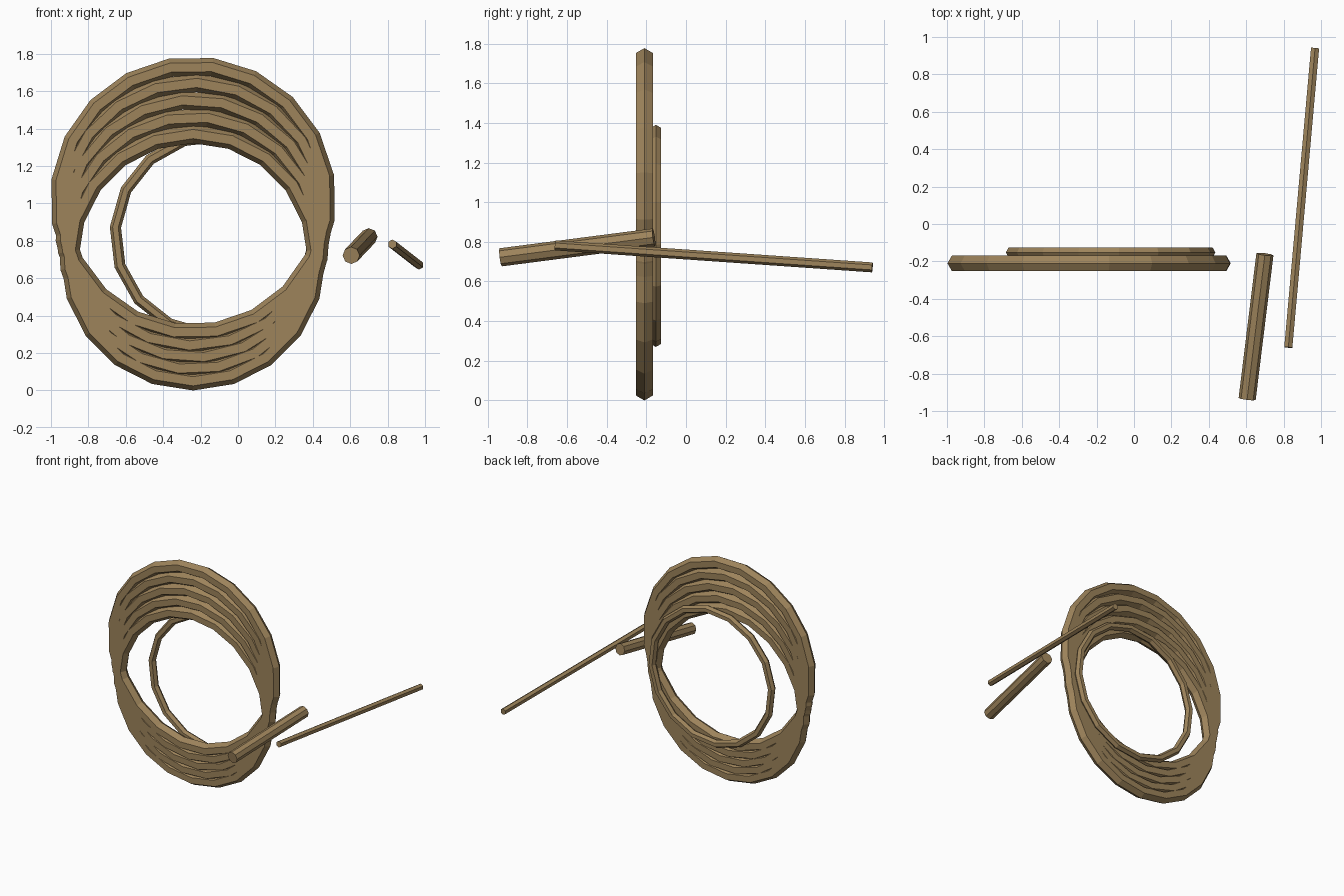
import bpy
from math import pi, radians
from mathutils import Vector

cube = bpy.data.objects.get("Cube")
if cube:
    bpy.data.objects.remove(cube)

brown = bpy.data.materials.new("rope_brown")
brown.use_nodes = True
colour = (0.34, 0.23, 0.105, 1)
brown.diffuse_color = colour
brown.node_tree.nodes["Principled BSDF"].inputs["Base Color"].default_value = colour


def finish(name):
    ob = bpy.context.object
    ob.name = name
    ob.data.materials.append(brown)


def ring(name, centre, outer, thickness, sides, turn):
    """Upright six-sided hoop facing the front; outer is the tip radius."""
    bpy.ops.mesh.primitive_torus_add(
        major_radius=outer - thickness, minor_radius=thickness,
        major_segments=sides, minor_segments=6,
        location=centre, rotation=(pi / 2, -turn, 0))
    finish(name)


def rod(name, start, end, radius, sides):
    """Straight faceted bar between two points."""
    a, b = Vector(start), Vector(end)
    bpy.ops.mesh.primitive_cylinder_add(
        vertices=sides, radius=radius, depth=(b - a).length,
        location=(a + b) / 2,
        rotation=(b - a).to_track_quat('Z', 'Y').to_euler())
    finish(name)


# Main coil: loops growing and rising together
LOOPS = 5
for i in range(LOOPS):
    t = i / (LOOPS - 1)
    ring(f"coil_loop_{i + 1}", (-0.24, -0.21, 0.71 + 0.31 * t),
         0.71 + 0.055 * t, 0.049, 20, i * 0.2)

# Thin loop behind the coil
ring("back_loop", (-0.125, -0.152, 0.83), 0.562, 0.03, 16, radians(-4.6))

# Loose rope ends
rod("thick_end", (0.605, -0.935, 0.722), (0.70, -0.162, 0.822), 0.046, 8)
rod("thin_end", (0.825, -0.66, 0.782), (0.968, 0.94, 0.671), 0.025, 6)
